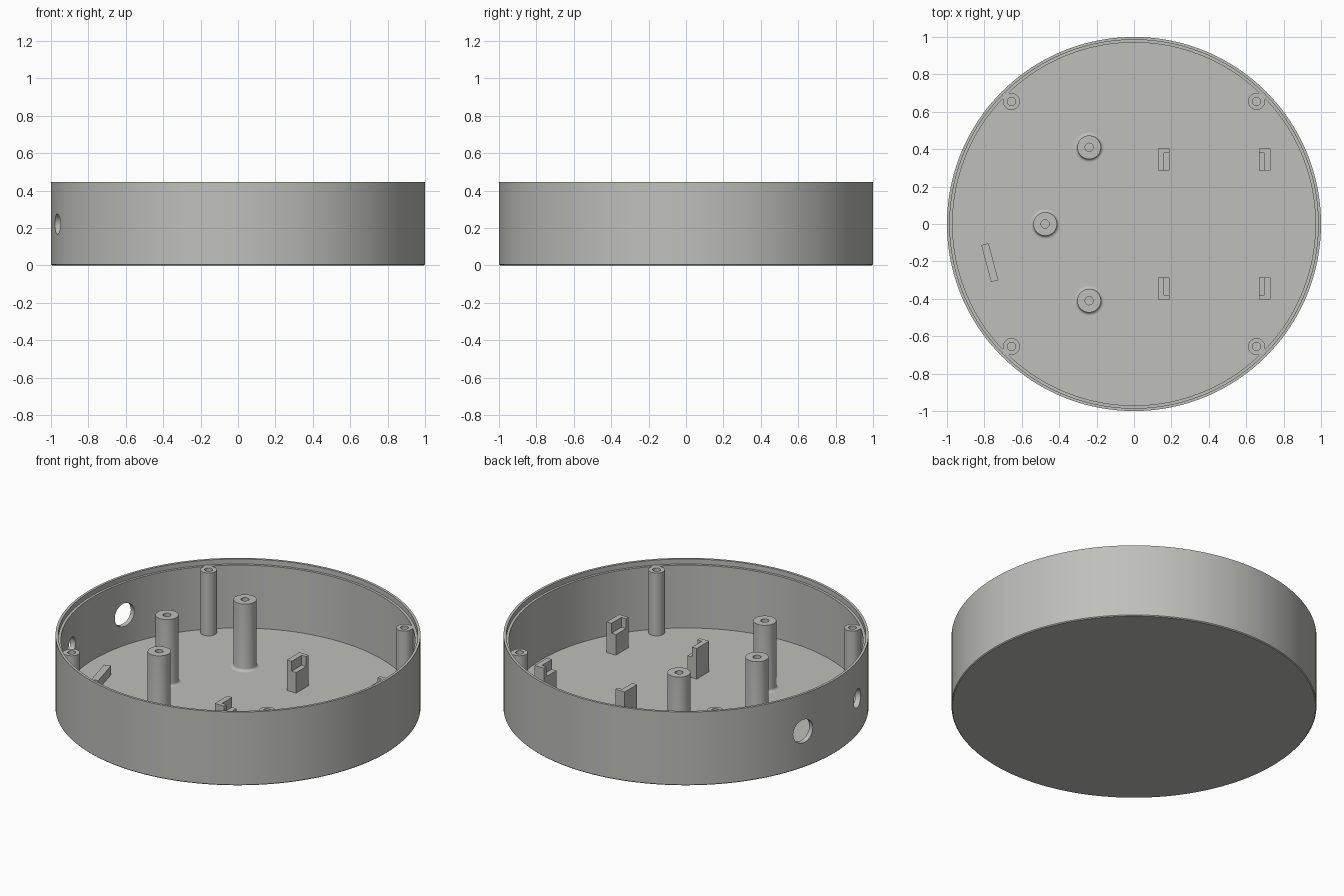
import bpy, bmesh, math
from mathutils import Matrix

if "Cube" in bpy.data.objects:
    bpy.data.objects.remove(bpy.data.objects["Cube"])

FLOOR, LEDGE, RIM = 0.035, 0.415, 0.445

grey = bpy.data.materials.new("warm grey plastic")
grey.diffuse_color = (0.52, 0.52, 0.495, 1)
grey.use_nodes = True
grey.node_tree.nodes["Principled BSDF"].inputs["Base Color"].default_value = grey.diffuse_color


def finish(name, bm, smooth=True):
    bmesh.ops.recalc_face_normals(bm, faces=bm.faces)
    me = bpy.data.meshes.new(name)
    bm.to_mesh(me)
    bm.free()
    me.materials.append(grey)
    ob = bpy.data.objects.new(name, me)
    bpy.context.collection.objects.link(ob)
    if smooth:
        bpy.ops.object.select_all(action='DESELECT')
        ob.select_set(True)
        bpy.context.view_layer.objects.active = ob
        bpy.ops.object.shade_smooth_by_angle(angle=math.radians(30))
    return ob


def loft(bm, rings, closed=False):
    """Join rings of points with quads; optionally join last ring to first."""
    vs = [[bm.verts.new(p) for p in r] for r in rings]
    n = len(vs[0])
    pairs = list(zip(vs, vs[1:])) + ([(vs[-1], vs[0])] if closed else [])
    for a, b in pairs:
        for i in range(n):
            j = (i + 1) % n
            bm.faces.new((a[i], a[j], b[j], b[i]))
    return vs


def circle(r, z, n, cx=0, cy=0):
    return [(cx + r * math.cos(2 * math.pi * i / n),
             cy + r * math.sin(2 * math.pi * i / n), z) for i in range(n)]


def prism(bm, outline, z0, z1):
    vs = loft(bm, [[(x, y, z) for x, y in outline] for z in (z0, z1)])
    bm.faces.new(vs[0])
    bm.faces.new(vs[1])


# Round tray: floor, wall and stepped rim
bm = bmesh.new()
profile = [(0.995, 0), (1, 0.005), (1, RIM), (0.985, RIM),
           (0.985, LEDGE), (0.97, LEDGE), (0.97, FLOOR)]
rings = loft(bm, [circle(r, z, 192) for r, z in profile])
bm.faces.new(rings[0])
bm.faces.new(rings[-1])
tray = finish("tray", bm, False)

# Cable holes through the wall
for name, deg, r in (("large_hole_cutter", 165, 0.07), ("small_hole_cutter", 195, 0.055)):
    a = math.radians(deg)
    bm = bmesh.new()
    m = (Matrix.Translation((0.985 * math.cos(a), 0.985 * math.sin(a), 0.22))
         @ Matrix.Rotation(a, 4, 'Z') @ Matrix.Rotation(math.pi / 2, 4, 'Y'))
    bmesh.ops.create_cone(bm, cap_ends=True, segments=48, radius1=r, radius2=r,
                          depth=0.2, matrix=m)
    cutter = finish(name, bm, False)
    cutter.hide_render = True
    cutter.hide_set(True)
    mod = tray.modifiers.new(name, 'BOOLEAN')
    mod.operation, mod.solver, mod.object = 'DIFFERENCE', 'EXACT', cutter
bpy.ops.object.select_all(action='DESELECT')
tray.select_set(True)
bpy.context.view_layer.objects.active = tray
for mod in list(tray.modifiers):
    bpy.ops.object.modifier_apply(modifier=mod.name)
bpy.ops.object.shade_smooth_by_angle(angle=math.radians(30))

# Tall hollow posts with a filleted foot
for i, (x, y) in enumerate([(-0.24, 0.41), (-0.475, 0), (-0.24, -0.41)]):
    f = 0.016
    foot = [(0.063 + f - f * math.sin(t), FLOOR + f - f * math.cos(t))
            for t in (math.pi / 2 * k / 5 for k in range(6))]
    prof = foot + [(0.063, 0.44), (0.022, 0.44), (0.022, FLOOR)]
    bm = bmesh.new()
    loft(bm, [circle(r, z, 48, x, y) for r, z in prof], True)
    finish(f"tall_post_{i + 1}", bm)

# Screw posts in the corners, squared off where they meet the wall
for sx in (-1, 1):
    for sy in (-1, 1):
        outer, inner = [], []
        for k in range(48):
            c, s = math.cos(math.pi * k / 24), math.sin(math.pi * k / 24)
            r = 0.045 / max(c, s) if c > -1e-6 and s > -1e-6 else 0.045
            outer.append((sx * (0.655 + r * c), sy * (0.655 + r * s)))
            inner.append((sx * (0.655 + 0.022 * c), sy * (0.655 + 0.022 * s)))
        bm = bmesh.new()
        loft(bm, [[(x, y, z) for x, y in o] for o, z in
                  ((outer, FLOOR), (outer, LEDGE), (inner, LEDGE), (inner, FLOOR))], True)
        finish("screw_post", bm)

# Board brackets: L-shaped corner with a lower shelf inside
for cx, sx in ((0.16, 1), (0.698, -1)):
    for sy in (-1, 1):
        def pt(u, v):
            return cx + sx * u, sy * v
        bm = bmesh.new()
        prism(bm, [pt(-0.032, 0.285), pt(0, 0.285), pt(0, 0.38), pt(0.03, 0.38),
                   pt(0.03, 0.404), pt(-0.032, 0.404)], FLOOR, 0.22)
        prism(bm, [pt(0, 0.285), pt(0.03, 0.285), pt(0.03, 0.38), pt(0, 0.38)],
              FLOOR, 0.16)
        finish("board_bracket", bm, False)

# Low slanted stop bar facing the small hole
bm = bmesh.new()
a = math.radians(195)
bar = [(0.798 + u, v) for u, v in ((-0.02, -0.102), (0.02, -0.102), (0.02, 0.102), (-0.02, 0.102))]
prism(bm, [(x * math.cos(a) - y * math.sin(a), x * math.sin(a) + y * math.cos(a))
           for x, y in bar], FLOOR, 0.09)
finish("stop_bar", bm, False)
